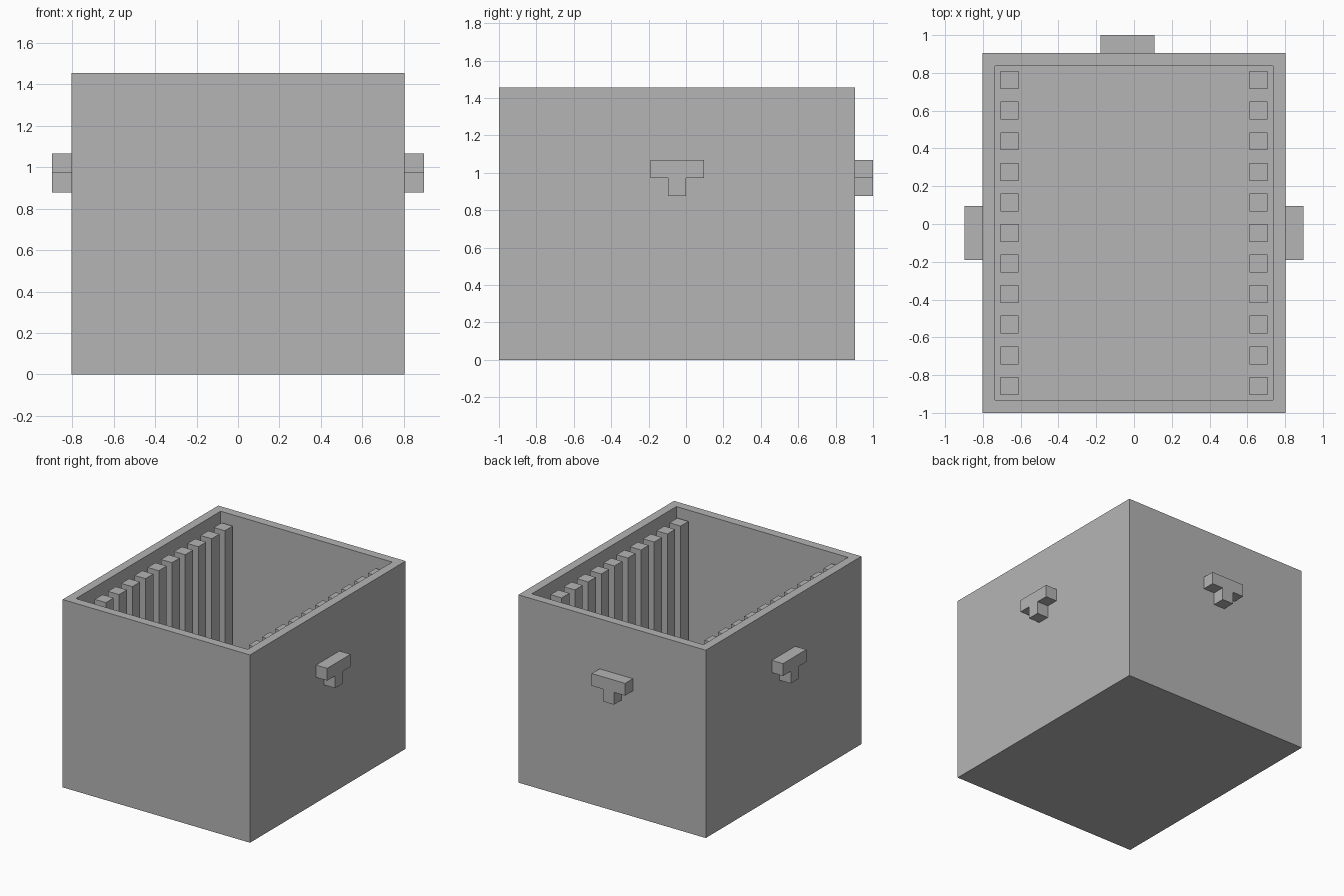
import bpy
import bmesh
from mathutils import Matrix, Vector

cube = bpy.data.objects.get("Cube")
if cube:
    bpy.data.objects.remove(cube, do_unlink=True)

GREY = (0.46, 0.46, 0.46, 1)
mat = bpy.data.materials.new("plain grey")
mat.use_nodes = True
mat.diffuse_color = GREY
mat.node_tree.nodes["Principled BSDF"].inputs["Base Color"].default_value = GREY

U = 2 / 21                      # wall thickness, the module of the design
HALF_W = 0.803                  # outer half width
FRONT, BACK = -1.0, 1.0 - U
HEIGHT = 1.455
RIB_TOP = HEIGHT - 0.75 * U
RIB_COUNT = 11


def finish(name, bm):
    bmesh.ops.recalc_face_normals(bm, faces=bm.faces)
    mesh = bpy.data.meshes.new(name)
    bm.to_mesh(mesh)
    bm.free()
    mesh.materials.append(mat)
    obj = bpy.data.objects.new(name, mesh)
    bpy.context.collection.objects.link(obj)
    return obj


def add_block(bm, lo, hi):
    lo, hi = Vector(lo), Vector(hi)
    place = Matrix.Translation((lo + hi) / 2) @ Matrix.Diagonal((*(hi - lo), 1))
    return bmesh.ops.create_cube(bm, size=1, matrix=place)


# Open box: inset the top face and sink it to the floor
bm = bmesh.new()
add_block(bm, (-HALF_W, FRONT, 0), (HALF_W, BACK, HEIGHT))
top = max(bm.faces, key=lambda f: f.calc_center_median().z)
bmesh.ops.inset_individual(bm, faces=[top], thickness=U)
well = bmesh.ops.extrude_discrete_faces(bm, faces=[top])["faces"][0]
for v in well.verts:
    v.co.z = U
finish("open_box", bm)

# Rows of upright ribs that form slots along both side walls
inner = HALF_W - U
first, last = FRONT + U, BACK - 2 * U
step = (last - first) / (RIB_COUNT - 1)
for side, name in ((1, "left_ribs"), (-1, "right_ribs")):
    bm = bmesh.new()
    xs = sorted((side * inner, side * (inner - U)))
    for i in range(RIB_COUNT):
        y = first + i * step
        add_block(bm, (xs[0], y, U), (xs[1], y + U, RIB_TOP))
    finish(name, bm)


# T-shaped handles: a profile extruded outward from the wall
def handle(name, origin, along, outward):
    outline = [(-1.5, 2), (-1.5, 1), (-0.5, 1), (-0.5, 0),
               (0.5, 0), (0.5, 1), (1.5, 1), (1.5, 2)]
    bm = bmesh.new()
    base = Vector(origin)
    face = bm.faces.new([bm.verts.new(base + Vector(along) * a * U + Vector((0, 0, h * U)))
                         for a, h in outline])
    ext = bmesh.ops.extrude_face_region(bm, geom=[face], use_keep_orig=True)["geom"]
    bmesh.ops.translate(bm, vec=Vector(outward) * U,
                        verts=[g for g in ext if isinstance(g, bmesh.types.BMVert)])
    finish(name, bm)


HANDLE_Z = 0.877
handle("left_handle", (HALF_W, -U / 2, HANDLE_Z), (0, 1, 0), (1, 0, 0))
handle("right_handle", (-HALF_W, -U / 2, HANDLE_Z), (0, 1, 0), (-1, 0, 0))
handle("back_handle", (-0.035, BACK, HANDLE_Z), (1, 0, 0), (0, 1, 0))
